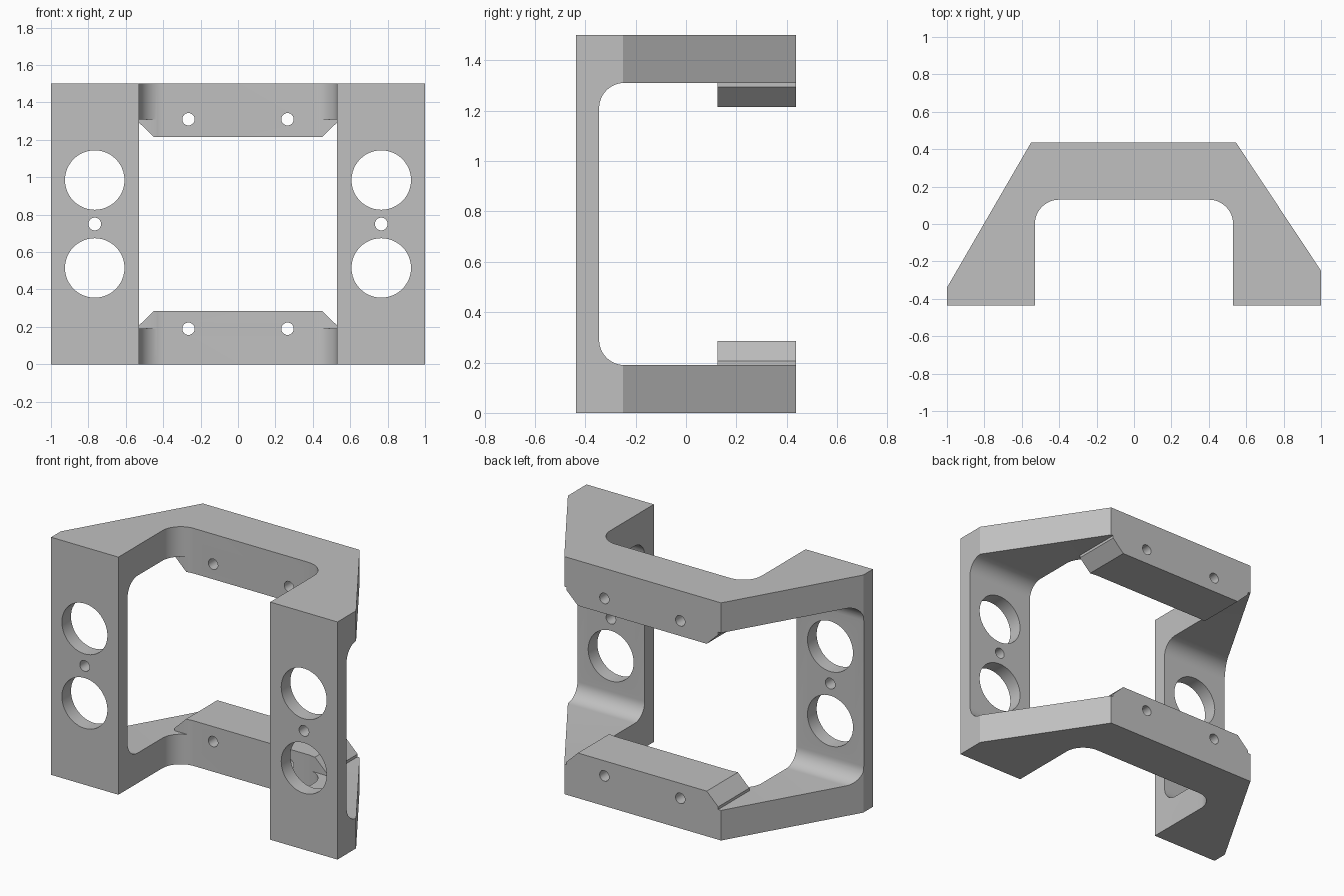
import bpy, bmesh
from math import cos, sin, pi, radians
from mathutils import Vector

cube = bpy.data.objects.get("Cube")
if cube:
    bpy.data.objects.remove(cube, do_unlink=True)

HEIGHT = 1.5
MID = HEIGHT / 2
DEPTH = 0.436      # half depth
INNER = 0.53       # half width of the front opening


def arc(cx, cy, r, start, end, n=12):
    """Points of a fillet, angles in degrees."""
    angles = [radians(start + (end - start) * i / n) for i in range(n + 1)]
    return [(cx + r * cos(a), cy + r * sin(a)) for a in angles]


def prism(name, profile, axis, lo, hi):
    """Extrude a 2D profile along an axis from lo to hi."""
    place = {"x": lambda a, b, t: (t, a, b),
             "y": lambda a, b, t: (a, t, b),
             "z": lambda a, b, t: (a, b, t)}[axis]
    bm = bmesh.new()
    face = bm.faces.new([bm.verts.new(place(a, b, lo)) for a, b in profile])
    res = bmesh.ops.extrude_face_region(bm, geom=[face])
    verts = [g for g in res["geom"] if isinstance(g, bmesh.types.BMVert)]
    bmesh.ops.translate(bm, verts=verts, vec=Vector(place(0, 0, hi - lo)))
    bmesh.ops.recalc_face_normals(bm, faces=bm.faces)
    mesh = bpy.data.meshes.new(name)
    bm.to_mesh(mesh)
    bm.free()
    obj = bpy.data.objects.new(name, mesh)
    bpy.context.collection.objects.link(obj)
    return obj


def cut(target, cutter):
    """Subtract the cutter and delete it."""
    mod = target.modifiers.new("cut", "BOOLEAN")
    mod.operation, mod.solver, mod.object = "DIFFERENCE", "EXACT", cutter
    bpy.context.view_layer.objects.active = target
    bpy.ops.object.modifier_apply(modifier=mod.name)
    bpy.data.objects.remove(cutter, do_unlink=True)


# Bracket body: plan outline with filleted front opening
outline = [(-1, -DEPTH), (-INNER, -DEPTH)]
outline += arc(-INNER + 0.13, 0, 0.13, 180, 90)
outline += arc(INNER - 0.13, 0, 0.13, 90, 0)
outline += [(INNER, -DEPTH), (1, -DEPTH), (1, -0.25),
            (0.545, DEPTH), (-0.55, DEPTH), (-1, -0.34)]
bracket = prism("bracket", outline, "z", 0, HEIGHT)

# Side window, open to the rear, leaving room for the two chamfered ledges
wall, low, r = -0.345, 0.19, 0.1
window = [(1, low), (1, HEIGHT - low)]
window += arc(wall + r, HEIGHT - low - r, r, 90, 180)
window += arc(wall + r, low + r, r, 180, 270)
opening = prism("window_cutter", window, "x", -1.5, 1.5)
ledge = [(-INNER, 0.1), (INNER, 0.1), (INNER, 0.207), (0.45, 0.285),
         (-0.45, 0.285), (-INNER, 0.207)]
cut(opening, prism("lower_ledge", ledge, "y", 0.125, 1.2))
cut(opening, prism("upper_ledge", [(x, HEIGHT - z) for x, z in ledge], "y", 0.125, 1.2))
cut(bracket, opening)

# Holes: large pairs and a pin hole in each wall, screw holes in each ledge
for side in (-1, 1):
    wall_x, screw_x = 0.766 * side, 0.265 * side
    holes = [(wall_x, MID, 0.034)]
    for up in (-1, 1):
        holes.append((wall_x, MID + 0.235 * up, 0.159))
        holes.append((screw_x, MID + 0.56 * up, 0.033))
    for x, z, radius in holes:
        circle = arc(x, z, radius, 0, 360, 48)[:-1]
        cut(bracket, prism("hole_cutter", circle, "y", -1, 1))

# Grey finish
grey = bpy.data.materials.new("plain grey")
grey.use_nodes = True
colour = (0.53, 0.53, 0.53, 1)
grey.diffuse_color = colour
grey.node_tree.nodes["Principled BSDF"].inputs["Base Color"].default_value = colour
bracket.data.materials.clear()
bracket.data.materials.append(grey)
for poly in bracket.data.polygons:
    poly.material_index = 0

bpy.ops.object.select_all(action="DESELECT")
bracket.select_set(True)
bpy.context.view_layer.objects.active = bracket
bpy.ops.object.shade_smooth_by_angle(angle=radians(30))
